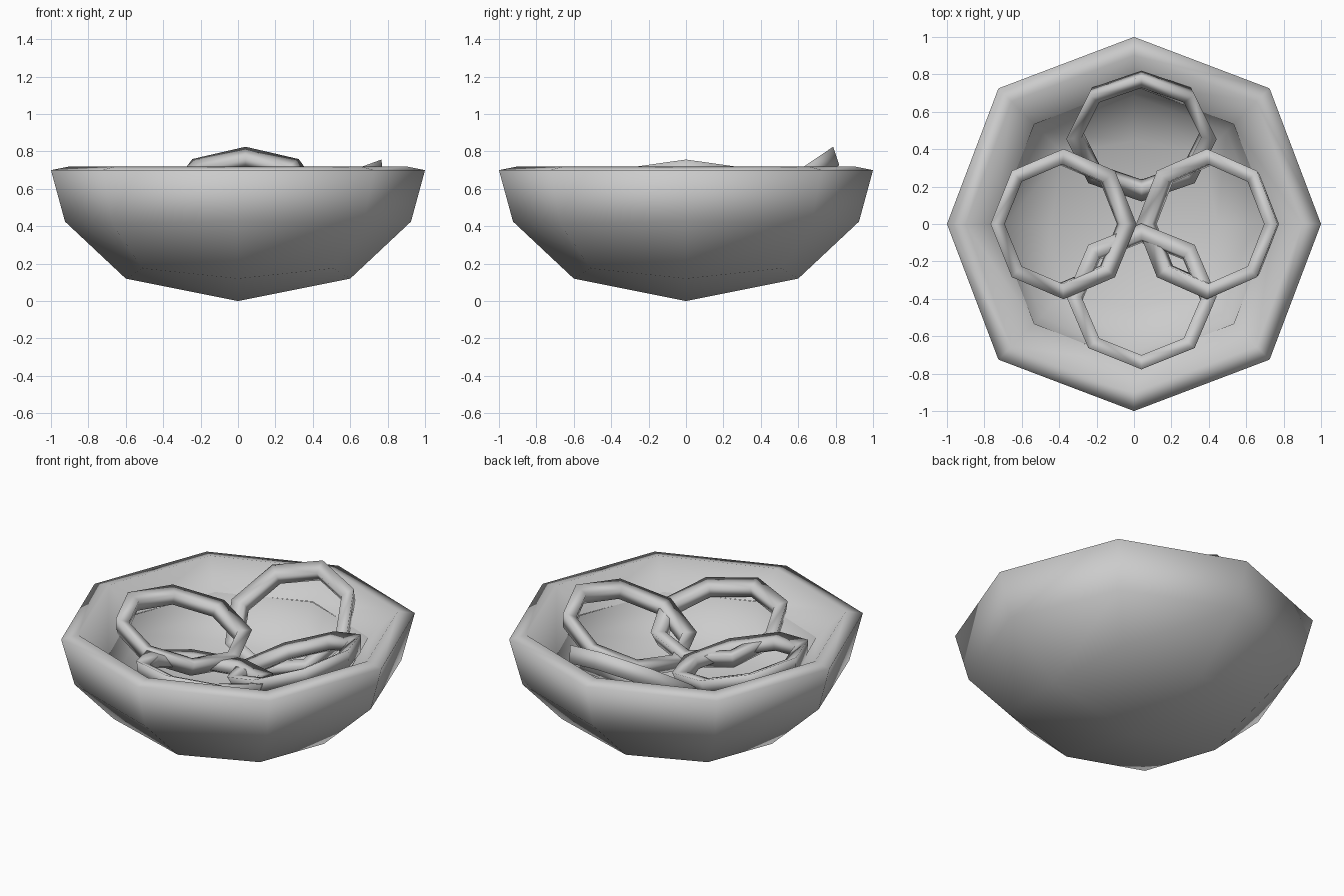
import bpy, math
from mathutils import Matrix, Vector

if "Cube" in bpy.data.objects:
    bpy.data.objects.remove(bpy.data.objects["Cube"])

# Dish profile: (axis radius, axis height, corner coordinate, corner height)
BASE = [(0.6, 0.12, 0.51, 0.175),
        (0.925, 0.425, 0.67, 0.41),
        (1.0, 0.70, 0.725, 0.70)]
# Rim and sloping inner lip of the bowl
LIP = [(0.9, 0.72, 0.655, 0.72),
       (0.745, 0.57, 0.533, 0.57)]


def make_object(name, verts, faces):
    mesh = bpy.data.meshes.new(name)
    mesh.from_pydata(verts, [], faces)
    mesh.update()
    obj = bpy.data.objects.new(name, mesh)
    bpy.context.collection.objects.link(obj)
    for p in mesh.polygons:
        p.use_smooth = True
    return obj


def dish(name, rings, scale=1.0, z_scale=1.0, z_off=0.0):
    # Eight-sided dish lofted through the rings from a bottom point
    verts = [(0, 0, z_off)]
    for ra, za, c, zc in rings:
        for i in range(8):
            a = i * math.pi / 4
            r, z = (ra, za) if i % 2 == 0 else (c * math.sqrt(2), zc)
            verts.append((r * scale * math.cos(a), r * scale * math.sin(a),
                          z * z_scale + z_off))
    # Bottom quads, then wall quads
    faces = [(0, 1 + i, 2 + i, 1 + (i + 2) % 8) for i in range(0, 8, 2)]
    for k in range(len(rings) - 1):
        for i in range(8):
            a, b = 1 + k * 8 + i, 1 + k * 8 + (i + 1) % 8
            faces.append((a, a + 8, b + 8, b))
    return make_object(name, verts, faces)


def ring(name, centre, heading, tilt, radius=0.36):
    # Eight-sided hoop that rises by tilt towards its heading
    section = [(0.042, 0.045), (0.014, -0.055), (-0.045, -0.035), (-0.04, 0.03)]
    m = (Matrix.Translation(Vector(centre))
         @ Matrix.Rotation(math.radians(heading), 4, 'Z')
         @ Matrix.Rotation(math.radians(-tilt), 4, 'Y'))
    verts, faces = [], []
    for i in range(8):
        a = i * math.pi / 4
        for u, v in section:
            r = radius + u
            verts.append(m @ Vector((r * math.cos(a), r * math.sin(a), v)))
    for i in range(8):
        j = (i + 1) % 8
        for k in range(4):
            n = (k + 1) % 4
            faces.append((i * 4 + k, i * 4 + n, j * 4 + n, j * 4 + k))
    obj = make_object(name, verts, faces)
    obj.data.flip_normals()
    return obj


# Outer bowl with rim and inner lip
bowl = dish("bowl", BASE + LIP)
bowl.data.flip_normals()

# Hollow inside of the bowl
dish("bowl_inside", BASE, 0.74, 0.386, 0.30)

# Four tilted rings
ring("back_ring", (0.04, 0.479, 0.563), 90, 34)
ring("right_ring", (0.405, 0, 0.577), 0, 20)
ring("left_ring", (-0.388, 0, 0.568), 180, 14)
ring("front_ring", (0.04, -0.398, 0.558), 270, 14)
